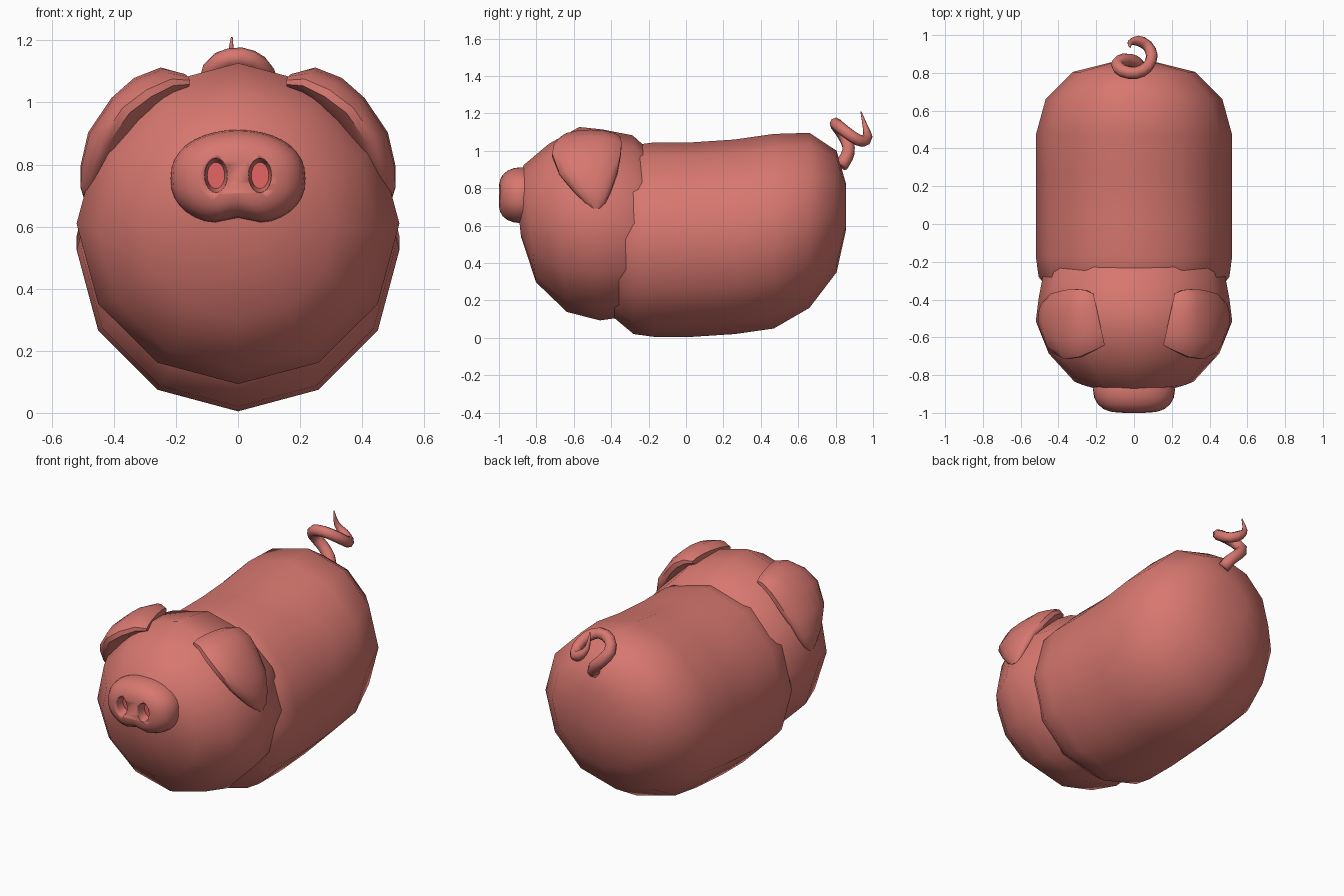
import bpy, bmesh, math
from mathutils import Vector

if "Cube" in bpy.data.objects:
    bpy.data.objects.remove(bpy.data.objects["Cube"])


def material(name, rgb):
    m = bpy.data.materials.new(name)
    m.diffuse_color = (*rgb, 1)
    m.use_nodes = True
    m.node_tree.nodes["Principled BSDF"].inputs["Base Color"].default_value = m.diffuse_color
    return m


skin = material("pig pink", (0.68, 0.185, 0.16))
inner = material("nostril red", (0.78, 0.13, 0.125))


def loft(name, rings, angle=180):
    """Skin a list of equal-length point rings and cap both ends."""
    bm = bmesh.new()
    loops = [[bm.verts.new(p) for p in r] for r in rings]
    for a, b in zip(loops, loops[1:]):
        n = len(a)
        for i in range(n):
            j = (i + 1) % n
            bm.faces.new((a[i], a[j], b[j], b[i]))
    bm.faces.new(loops[0])
    bm.faces.new(loops[-1])
    bmesh.ops.recalc_face_normals(bm, faces=bm.faces)
    me = bpy.data.meshes.new(name)
    bm.to_mesh(me)
    bm.free()
    ob = bpy.data.objects.new(name, me)
    bpy.context.collection.objects.link(ob)
    me.materials.append(skin)
    me.materials.append(inner)
    bpy.ops.object.select_all(action='DESELECT')
    ob.select_set(True)
    bpy.context.view_layer.objects.active = ob
    bpy.ops.object.shade_smooth_by_angle(angle=math.radians(angle))
    return ob


def angles(n):
    return [math.pi / 2 + 2 * math.pi * i / n for i in range(n)]


def barrel(y, z, r, tilt=0.0):
    """Twelve-sided ring facing along y; tilt leans its top forward."""
    return [(r * math.cos(a), y - r * math.sin(a) * math.sin(tilt),
             z + r * math.sin(a) * math.cos(tilt)) for a in angles(12)]


# Body: rump end lifts upward
loft("body", [barrel(*r) for r in (
    (-0.48, 0.54, 0.22), (-0.40, 0.53, 0.41), (-0.28, 0.525, 0.505),
    (-0.17, 0.525, 0.52), (0.03, 0.525, 0.52), (0.26, 0.54, 0.52),
    (0.47, 0.57, 0.52), (0.66, 0.628, 0.468), (0.805, 0.675, 0.325),
    (0.855, 0.70, 0.125))])

# Head: slightly tilted, sunk into the body
T = 0.106
loft("head", [barrel(*r, T) for r in (
    (-0.10, 0.61, 0.34), (-0.235, 0.61, 0.475), (-0.395, 0.612, 0.505),
    (-0.515, 0.61, 0.52), (-0.685, 0.588, 0.452), (-0.835, 0.61, 0.315),
    (-0.895, 0.66, 0.12))])


# Snout: wide oval with a cleft below
def snout_ring(y, s):
    pts = []
    for a in angles(36):
        x, z = math.cos(a), math.sin(a)
        cleft = 0.030 * math.exp(-(x / 0.28) ** 2) if z < 0 else 0
        h = math.copysign(abs(z) ** 0.85, z)
        pts.append((0.217 * s * x, y, 0.755 + s * (0.157 * h + cleft)))
    return pts


snout = loft("snout", [snout_ring(*r) for r in (
    (-0.80, 0.88), (-0.83, 0.97), (-0.88, 1.0), (-0.92, 0.97),
    (-0.955, 0.88), (-0.98, 0.74), (-0.993, 0.58), (-1.0, 0.38))], 40)

# Nostrils: tapered oval cutters with a red floor
for side, tag in ((-1, "left"), (1, "right")):
    cut = loft("nostril_cutter_" + tag, [
        [(side * 0.071 + 0.037 * s * math.cos(a), y,
          0.765 + 0.056 * s * math.sin(a)) for a in angles(20)]
        for y, s in ((-1.05, 1.1), (-0.99, 0.98), (-0.945, 0.76))], 40)
    for p in cut.data.polygons:
        if p.normal.y > 0.9:
            p.material_index = 1
    cut.hide_render = True
    cut.hide_set(True)
    mod = snout.modifiers.new("nostril_" + tag, 'BOOLEAN')
    mod.object = cut
    mod.operation = 'DIFFERENCE'
    mod.solver = 'EXACT'

# Bake the cuts and remove the cutters
bpy.context.view_layer.update()
baked = bpy.data.meshes.new_from_object(
    snout.evaluated_get(bpy.context.evaluated_depsgraph_get()))
snout.modifiers.clear()
snout.data = baked
for ob in [o for o in bpy.data.objects if o.name.startswith("nostril_cutter")]:
    bpy.data.objects.remove(ob)


# Ears: thick floppy pads: centre x, z, front y, back y, half thickness
EAR = ((0.185, 1.065, -0.645, -0.365, 0.030), (0.235, 1.065, -0.675, -0.345, 0.050),
       (0.30, 1.03, -0.71, -0.34, 0.060), (0.36, 0.975, -0.72, -0.345, 0.062),
       (0.43, 0.875, -0.68, -0.365, 0.060), (0.465, 0.78, -0.60, -0.40, 0.045),
       (0.48, 0.72, -0.54, -0.43, 0.028), (0.485, 0.69, -0.505, -0.46, 0.012))


def ear_rings(side):
    rings = []
    for k, (x, z, y0, y1, t) in enumerate(EAR):
        p, q = EAR[max(k - 1, 0)], EAR[min(k + 1, len(EAR) - 1)]
        d = Vector((q[0] - p[0], q[1] - p[1])).normalized()
        nx, nz = -d.y, d.x
        skew = 0.22 * max(0, 1 - k / 3)
        ring = []
        for a in angles(14):
            w = (y1 - y0) / 2 * math.cos(a)
            h = t * math.sin(a)
            ring.append((side * (x + nx * h + skew * w),
                         (y0 + y1) / 2 + w, z + nz * h))
        rings.append(ring)
    return rings


loft("right_ear", ear_rings(1), 50)
loft("left_ear", ear_rings(-1), 50)

# Tail: tapering corkscrew through a few path points
PATH = [Vector(p) for p in (
    (0.03, 0.83, 0.92), (0.0, 0.86, 0.97), (-0.05, 0.87, 1.02),
    (-0.09, 0.845, 1.08), (-0.06, 0.81, 1.13), (0.01, 0.80, 1.145),
    (0.07, 0.83, 1.12), (0.095, 0.89, 1.075), (0.07, 0.945, 1.05),
    (0.02, 0.97, 1.075), (-0.02, 0.96, 1.125), (-0.02, 0.935, 1.21))]


def smooth_path(pts, steps=2):
    ext = [2 * pts[0] - pts[1]] + pts + [2 * pts[-1] - pts[-2]]
    out = []
    for a, b, c, d in zip(ext, ext[1:], ext[2:], ext[3:]):
        for s in range(steps):
            t = s / steps
            out.append(0.5 * (2 * b + (c - a) * t + (2 * a - 5 * b + 4 * c - d) * t * t
                              + (3 * b - a - 3 * c + d) * t ** 3))
    return out + [pts[-1]]


path = smooth_path(PATH)
rings = []
side = Vector((1, 0, 0))
for k, c in enumerate(path):
    d = (path[min(k + 1, len(path) - 1)] - path[max(k - 1, 0)]).normalized()
    side = (side - d * side.dot(d)).normalized()
    up = d.cross(side)
    f = k / (len(path) - 1)
    r = 0.036 - 0.008 * f if f < 0.8 else 0.003 + 0.0266 * (1 - f) / 0.2
    rings.append([c + r * (side * math.cos(a) + up * math.sin(a)) for a in angles(8)])
loft("tail", rings)
